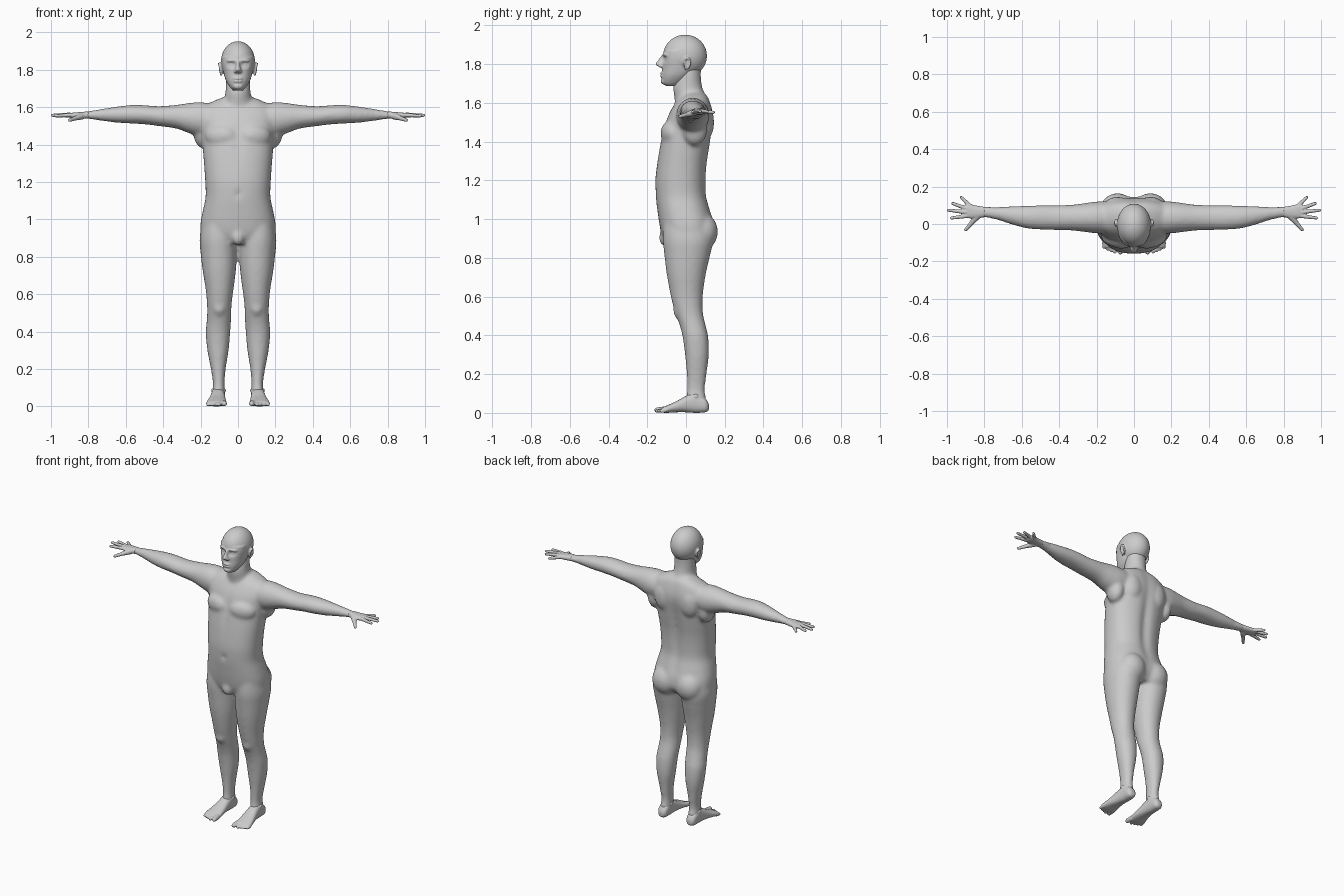
import bpy, bmesh, math
from mathutils import Vector, Matrix


def spline(rows, sub=5):
    """Catmull-Rom interpolation through section rows."""
    out, n = [], len(rows)
    for i in range(n - 1):
        p = [rows[max(0, min(n - 1, i + k))] for k in (-1, 0, 1, 2)]
        for s in range(sub):
            t = s / sub
            out.append([0.5 * (2 * b + (c - a) * t + (2 * a - 5 * b + 4 * c - d) * t * t
                        + (3 * b - a - 3 * c + d) * t ** 3) for a, b, c, d in zip(*p)])
    return out + [list(rows[-1])]


def skin(bm, rings):
    """Bridge rings of points into a closed tube."""
    rings = [[bm.verts.new(p) for p in r] for r in rings]
    n = len(rings[0])
    for r, q in zip(rings, rings[1:]):
        for k in range(n):
            bm.faces.new((r[k], r[(k + 1) % n], q[(k + 1) % n], q[k]))
    bm.faces.new(rings[0])
    bm.faces.new(rings[-1])


def loft(bm, axis, rows, side=1, power=2.0, n=40):
    """Rows are (position along axis, u min, u max, v min, v max)."""
    rings = []
    for t, u0, u1, v0, v1 in spline(rows):
        ring = []
        for k in range(n):
            a = 2 * math.pi * k / n
            c, s = math.cos(a), math.sin(a)
            u = (u0 + u1) / 2 + (u1 - u0) / 2 * math.copysign(abs(c) ** (2 / power), c)
            v = (v0 + v1) / 2 + (v1 - v0) / 2 * math.copysign(abs(s) ** (2 / power), s)
            x, y, z = {'X': (t, u, v), 'Y': (u, t, v), 'Z': (u, v, t)}[axis]
            ring.append((x * side, y, z))
        rings.append(ring)
    skin(bm, rings)


def revolve(bm, profile, m, n):
    """Turn (radius, height) pairs about local z."""
    skin(bm, [[m @ Vector((r * math.cos(2 * math.pi * k / n), r * math.sin(2 * math.pi * k / n), h))
               for k in range(n)] for r, h in profile])


def ball(bm, c, r, side=1, tilt=0, n=24):
    m = (Matrix.Translation((c[0] * side, c[1], c[2])) @ Matrix.Rotation(tilt * side, 4, 'Z')
         @ Matrix.Diagonal((*r, 1)))
    angles = [math.pi * (i + .3) / (n // 2 + .6) for i in range(n // 2 + 1)]
    revolve(bm, [(math.sin(a), -math.cos(a)) for a in angles], m, n)


def digit(bm, p, q, r0, r1, side):
    """Tapered round-ended finger or toe."""
    p, q = (Vector((v[0] * side, v[1], v[2])) for v in (p, q))
    d = q - p
    m = Matrix.Translation(p) @ d.to_track_quat('Z', 'Y').to_matrix().to_4x4()
    arc = [math.radians(a) for a in (6, 30, 60, 90)]
    prof = [(r0 * math.sin(a), -r0 * math.cos(a)) for a in arc]
    prof += [(r1 * math.sin(a), d.length + r1 * math.cos(a)) for a in reversed(arc)]
    revolve(bm, prof, m, 16)


def bump(v, c, w):
    """Mirrored gaussian falloff in x and z."""
    return math.exp(-((abs(v.x) - c[0]) / w[0]) ** 2 - ((v.z - c[1]) / w[1]) ** 2)


def finish(bm, name, voxel, smooth):
    bmesh.ops.recalc_face_normals(bm, faces=bm.faces)
    me = bpy.data.meshes.new(name)
    bm.to_mesh(me)
    bm.free()
    ob = bpy.data.objects.new(name, me)
    bpy.context.collection.objects.link(ob)
    rm = ob.modifiers.new("fuse", 'REMESH')
    rm.mode, rm.voxel_size, rm.use_smooth_shade = 'VOXEL', voxel, True
    sm = ob.modifiers.new("soften", 'SMOOTH')
    sm.factor, sm.iterations = 0.5, smooth


# Body: torso
bm = bmesh.new()
torso = [(.87, .16, -.10, .11), (.92, .197, -.125, .145), (.98, .2, -.138, .145),
         (1.05, .187, -.148, .125), (1.12, .173, -.156, .107), (1.2, .175, -.158, .105),
         (1.28, .18, -.15, .11), (1.35, .186, -.14, .12), (1.43, .192, -.125, .132),
         (1.5, .2, -.105, .142), (1.55, .205, -.085, .14), (1.60, .185, -.055, .127),
         (1.635, .125, -.025, .112), (1.655, .07, 0, .09)]
loft(bm, 'Z', [(z, -w, w, a, b) for z, w, a, b in torso], power=2.35, n=72)
# Spine groove, breastbone groove and navel
for v in bm.verts:
    if v.co.y > .03:
        v.co.y -= .016 * bump(v.co, (0, 1.28), (.03, .28))
    elif v.co.y < -.03:
        v.co.y += .008 * bump(v.co, (0, 1.42), (.02, .1)) + .012 * bump(v.co, (0, 1.135), (.012, .016))
# Neck
loft(bm, 'Z', [(1.57, -.10, .10, -.055, .125), (1.63, -.078, .078, -.06, .104),
               (1.68, -.067, .067, -.066, .084), (1.74, -.064, .064, -.05, .077),
               (1.80, -.06, .06, -.03, .08)])
# Groin
ball(bm, (0, -.108, .905), (.034, .032, .045))
for s in (1, -1):
    # Chest, shoulder blades, flanks and buttocks
    ball(bm, (.092, -.085, 1.445), (.085, .043, .06), s, .25)
    ball(bm, (.1, .108, 1.5), (.06, .036, .085), s, -.2)
    ball(bm, (.188, .045, 1.465), (.05, .065, .085), s)
    ball(bm, (.088, .085, .935), (.09, .08, .095), s)
    # Arms
    loft(bm, 'X', [(.12, -.05, .12, 1.46, 1.615), (.20, -.05, .12, 1.445, 1.626),
                   (.26, -.043, .112, 1.46, 1.622), (.33, -.035, .103, 1.485, 1.612),
                   (.42, -.032, .1, 1.498, 1.605), (.5, -.03, .1, 1.508, 1.61),
                   (.57, -.024, .098, 1.512, 1.611), (.65, -.004, .095, 1.517, 1.602),
                   (.73, .022, .09, 1.527, 1.59), (.80, .035, .092, 1.537, 1.578),
                   (.835, .034, .094, 1.538, 1.574)], s)
    # Legs
    loft(bm, 'Z', [(1.0, .02, .19, -.115, .12), (.9, .004, .205, -.12, .14),
                   (.82, .005, .2, -.112, .126), (.72, .012, .188, -.1, .103),
                   (.62, .025, .172, -.082, .088), (.55, .034, .166, -.066, .085),
                   (.5, .036, .165, -.05, .09), (.45, .038, .168, -.032, .102),
                   (.39, .042, .172, -.017, .115), (.3, .05, .164, -.005, .118),
                   (.2, .066, .145, .004, .106), (.12, .072, .134, .006, .097),
                   (.06, .07, .14, 0, .105), (.02, .08, .133, .025, .095)], s, 2.1)
    # Kneecaps
    ball(bm, (.1, -.04, .53), (.035, .026, .045), s)
finish(bm, "body", .01, 8)

# Head: skull, jaw, nose, mouth and chin
bm = bmesh.new()
ball(bm, (0, -.005, 1.843), (.091, .113, .109), n=72)
loft(bm, 'Z', [(1.688, -.024, .024, -.105, -.04), (1.705, -.042, .042, -.122, -.01),
               (1.74, -.064, .064, -.125, .03), (1.78, -.076, .076, -.122, .055),
               (1.83, -.085, .085, -.12, .06), (1.87, -.086, .086, -.113, .06)], power=2.2, n=80)
loft(bm, 'Z', [(1.783, -.016, .016, -.133, -.1), (1.798, -.018, .018, -.157, -.1),
               (1.82, -.011, .011, -.145, -.1), (1.848, -.01, .01, -.124, -.1)], n=24)
ball(bm, (0, -.112, 1.711), (.027, .019, .017))
for z, d in ((1.753, .012), (1.738, .011)):
    ball(bm, (0, -.123, z), (.026, d, .0065))
for s in (1, -1):
    ball(bm, (.03, -.102, 1.848), (.034, .018, .011), s, .25)
    ball(bm, (.013, -.13, 1.791), (.009, .013, .009), s)
# Eye sockets
for v in bm.verts:
    if v.co.y < -.05:
        v.co.y += .016 * bump(v.co, (.034, 1.826), (.018, .013))
for s in (1, -1):
    ball(bm, (.034, -.094, 1.825), (.015, .014, .011), s)
    # Ears: rim, lobe and bowl
    for i in range(15):
        a = math.radians(-75 + 300 * i / 14)
        ball(bm, (.097 + .004 * math.sin(a), .006 + .015 * math.cos(a), 1.807 + .026 * math.sin(a)),
             (.007, .006, .007), s, n=10)
    ball(bm, (.088, .004, 1.805), (.009, .017, .03), s)
    ball(bm, (.09, 0, 1.777), (.007, .008, .011), s)
finish(bm, "head", .005, 3)

# Hands: palm, fingers and thumb
fingers = [((.895, .043, 1.557), (.976, .032, 1.553)), ((.9, .063, 1.56), (.993, .074, 1.556)),
           ((.895, .083, 1.558), (.97, .11, 1.555)), ((.88, .1, 1.554), (.923, .142, 1.551))]
for s, name in ((1, "left_hand"), (-1, "right_hand")):
    bm = bmesh.new()
    loft(bm, 'X', [(.80, .036, .091, 1.538, 1.577), (.85, .03, .1, 1.538, 1.573),
                   (.885, .031, .108, 1.541, 1.57), (.905, .04, .1, 1.546, 1.566)], s, 2.3)
    for p, q in fingers:
        digit(bm, p, q, .0115, .0085, s)
    digit(bm, (.835, .045, 1.552), (.87, .004, 1.54), .019, .012, s)
    digit(bm, (.87, .004, 1.54), (.9, -.031, 1.53), .012, .009, s)
    finish(bm, name, .004, 3)

# Feet and toes
for s, name in ((1, "left_foot"), (-1, "right_foot")):
    bm = bmesh.new()
    loft(bm, 'Y', [(.118, .09, .12, .015, .045), (.1, .075, .137, .003, .075),
                   (.05, .071, .141, 0, .105), (0, .069, .147, .003, .088),
                   (-.05, .065, .158, .003, .06), (-.1, .061, .169, 0, .038),
                   (-.125, .066, .165, .002, .027)], s, 2.4)
    # Ankle bones
    ball(bm, (.104, .05, .085), (.04, .025, .02), s)
    digit(bm, (.077, -.11, .017), (.073, -.15, .014), .017, .014, s)
    for i in range(4):
        x = .1 + .0195 * i
        digit(bm, (x, -.1, .015), (x + .002, -.15 + .0085 * i, .0095), .012, .0095, s)
    finish(bm, name, .005, 3)
